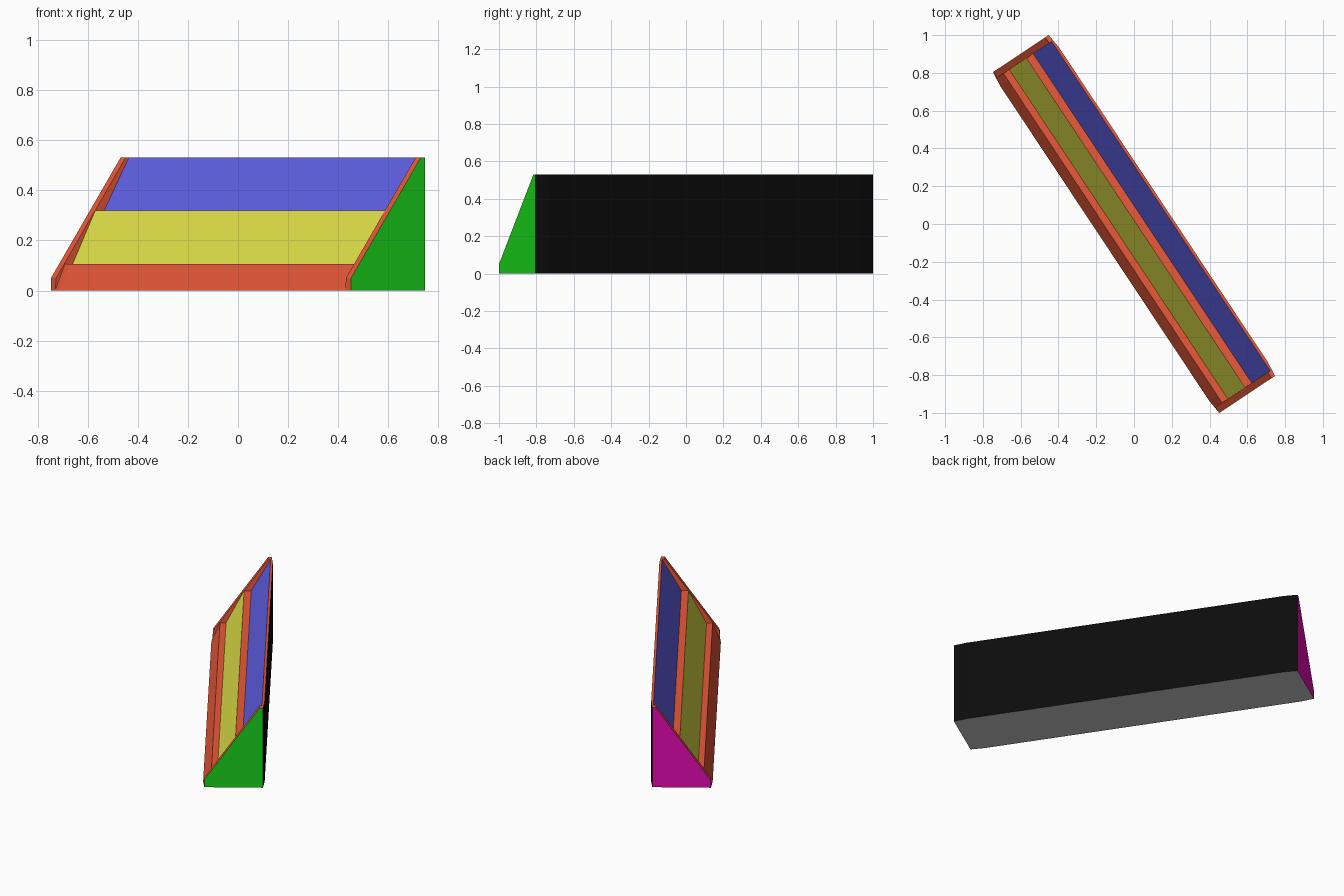
import bpy, bmesh, math

if "Cube" in bpy.data.objects:
    bpy.data.objects.remove(bpy.data.objects["Cube"])

TURN = math.atan2(-0.833, 0.553)
HALF, INNER, KINK = 1.083, 1.046, 1.0


def material(name, rgb):
    m = bpy.data.materials.new(name)
    m.diffuse_color = (*rgb, 1)
    m.use_nodes = True
    m.node_tree.nodes["Principled BSDF"].inputs["Base Color"].default_value = m.diffuse_color
    return m


MATS = {
    "red": material("red", (0.83, 0.10, 0.041)),
    "yellow": material("yellow", (0.80, 0.80, 0.069)),
    "blue": material("blue", (0.122, 0.122, 0.83)),
    "green": material("green", (0.010, 0.66, 0.010)),
    "magenta": material("magenta", (0.80, 0.003, 0.46)),
    "black": material("black", (0.0035, 0.0035, 0.0035)),
    "grey": material("grey", (0.6, 0.6, 0.6)),
}


def loft(name, sections, edge_colours, cap0="red", cap1="red"):
    """Skin (x, profile) sections; one colour per profile edge, plus end caps."""
    bm = bmesh.new()
    keys = list(MATS)
    rings = [[bm.verts.new((x, y, z)) for y, z in prof] for x, prof in sections]
    bm.faces.new(rings[0]).material_index = keys.index(cap0)
    bm.faces.new(rings[-1][::-1]).material_index = keys.index(cap1)
    n = len(rings[0])
    for a, b in zip(rings, rings[1:]):
        for i, colour in enumerate(edge_colours):
            j = (i + 1) % n
            f = bm.faces.new((a[i], b[i], b[j], a[j]))
            f.material_index = keys.index(colour)
    bmesh.ops.recalc_face_normals(bm, faces=bm.faces)
    mesh = bpy.data.meshes.new(name)
    bm.to_mesh(mesh)
    bm.free()
    for m in MATS.values():
        mesh.materials.append(m)
    ob = bpy.data.objects.new(name, mesh)
    ob.rotation_euler.z = TURN
    bpy.context.collection.objects.link(ob)


def steps(d):
    """Stepped section with two leaning risers, half depth d."""
    return [(-d, 0), (-0.135, 0.105), (-0.098, 0.105), (0.011, 0.32),
            (0.054, 0.32), (0.171, 0.53), (d, 0.53), (d, 0)]


def end(d):
    """Sloped end panel section, half depth d."""
    return [(-d, 0), (-0.177, 0.05), (0.156, 0.53), (d, 0.53), (d, 0)]


# stepped body, drawn in slightly at both ends
loft("stepped_body",
     [(-INNER, steps(0.181)), (-KINK, steps(0.186)),
      (KINK, steps(0.186)), (INNER, steps(0.181))],
     ["red", "red", "yellow", "red", "blue", "red", "black", "grey"])

# end panels
END_COLOURS = ["red", "red", "red", "black", "grey"]
loft("left_end_panel", [(-HALF, end(0.177)), (-INNER, end(0.181))],
     END_COLOURS, cap0="magenta")
loft("right_end_panel", [(INNER, end(0.181)), (HALF, end(0.177))],
     END_COLOURS, cap1="green")
